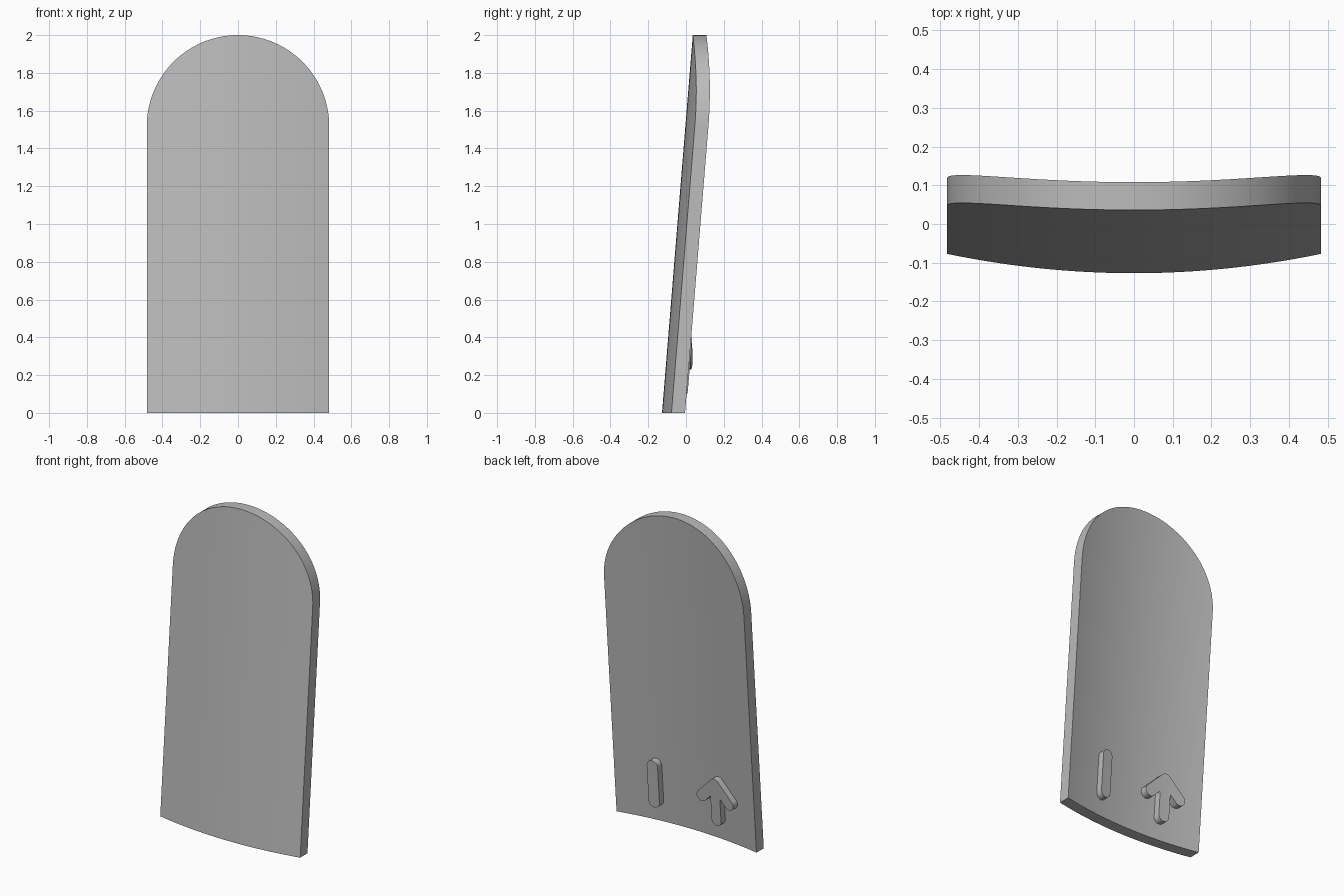
import bpy
import bmesh
from math import pi, sin, cos

if "Cube" in bpy.data.objects:
    bpy.data.objects.remove(bpy.data.objects["Cube"], do_unlink=True)

R = 0.483          # half width and arch radius
SPRING = 2 - R     # height where the arch begins
THICK = 0.072
W = 0.035          # half width of the raised strokes

grey = bpy.data.materials.new("plain grey")
grey.use_nodes = True
colour = (0.5, 0.5, 0.5, 1)
grey.diffuse_color = colour
grey.node_tree.nodes["Principled BSDF"].inputs["Base Color"].default_value = colour


def front_y(x, z):
    """Leaning, gently bowed front surface."""
    return -0.127 + 0.0815 * z + 0.05 * (x / R) ** 2


def arc(cx, cz, start, end, steps=10):
    return [(cx + W * cos(start + (end - start) * i / steps),
             cz + W * sin(start + (end - start) * i / steps)) for i in range(steps + 1)]


def finish(name, bm):
    bmesh.ops.recalc_face_normals(bm, faces=bm.faces)
    mesh = bpy.data.meshes.new(name)
    bm.to_mesh(mesh)
    bm.free()
    mesh.materials.append(grey)
    obj = bpy.data.objects.new(name, mesh)
    bpy.context.collection.objects.link(obj)
    bpy.ops.object.select_all(action="DESELECT")
    obj.select_set(True)
    bpy.context.view_layer.objects.active = obj
    bpy.ops.object.shade_smooth_by_angle(angle=pi / 6)


# Curved panel: a strip of columns running up to the round arch
def panel(columns=64):
    bm = bmesh.new()
    rings = []
    for i in range(columns + 1):
        a = pi * i / columns
        x, top = -R * cos(a), SPRING + R * sin(a)
        corners = [(0, 0), (top, 0), (top, THICK), (0, THICK)]
        rings.append([bm.verts.new((x, front_y(x, z) + t, z)) for z, t in corners])
    for a, b in zip(rings, rings[1:]):
        for k in range(4):
            n = (k + 1) % 4
            bm.faces.new((a[k], a[n], b[n], b[k]))
    bm.faces.new(rings[0])
    bm.faces.new(rings[-1])
    finish("curved_panel", bm)


# Raised marks: an outline bent to follow the back of the panel
def raised_mark(name, outline, cx):
    bm = bmesh.new()
    layers = []
    for depth in (THICK - 0.02, THICK + 0.042):
        layers.append([bm.verts.new((cx + x, front_y(cx + x, z) + depth, z))
                       for x, z in outline])
    inner, outer = layers
    for i in range(len(outline)):
        j = (i + 1) % len(outline)
        bm.faces.new((inner[i], inner[j], outer[j], outer[i]))
    bm.faces.new(inner)
    bm.faces.new(outer)
    bmesh.ops.triangulate(bm, faces=[f for f in bm.faces if len(f.verts) > 4])
    finish(name, bm)


panel()

low, high = 0.1 + W, 0.4 - W
raised_mark("raised_bar", arc(0, low, pi, 2 * pi) + arc(0, high, 0, pi), 0.215)

# Arrow pointing up: stem, right wing, tip, left wing
reach = 0.1
notch = high - W * (1 + 2 ** 0.5)
arrow = (arc(0, low, pi, 2 * pi) + [(W, notch)]
         + arc(reach, high - reach, -0.75 * pi, 0.25 * pi)
         + arc(0, high, 0.25 * pi, 0.75 * pi, 5)
         + arc(-reach, high - reach, 0.75 * pi, 1.75 * pi) + [(-W, notch)])
raised_mark("raised_arrow", arrow, -0.215)
